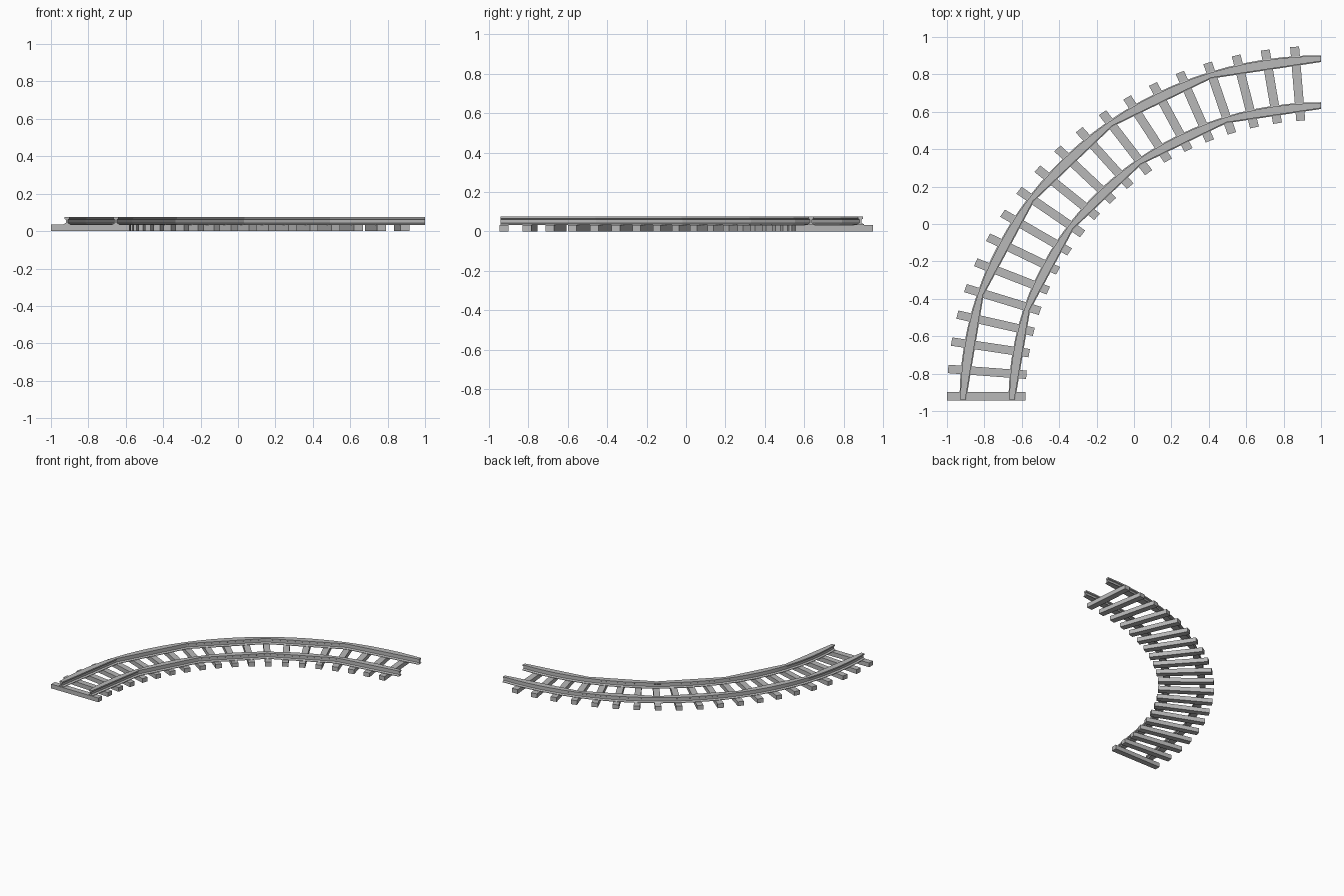
import bpy
import bmesh
from math import sin, cos, radians
from mathutils import Vector

cube = bpy.data.objects.get("Cube")
if cube:
    bpy.data.objects.remove(cube, do_unlink=True)

steel = bpy.data.materials.new("plain_grey")
steel.use_nodes = True
GREY = (0.48, 0.48, 0.48, 1)
steel.diffuse_color = GREY
steel.node_tree.nodes["Principled BSDF"].inputs["Base Color"].default_value = GREY


def finish(bm, name):
    bmesh.ops.recalc_face_normals(bm, faces=bm.faces)
    mesh = bpy.data.meshes.new(name)
    bm.to_mesh(mesh)
    bm.free()
    mesh.materials.append(steel)
    obj = bpy.data.objects.new(name, mesh)
    bpy.context.collection.objects.link(obj)
    return obj


def on_curve(centre, rx, ry, degrees):
    a = radians(degrees)
    return Vector((centre[0] - rx * cos(a), centre[1] + ry * sin(a), 0))


# Half of the rail cross-section: half width, height
HALF = [(0.018, 0.033), (0.018, 0.037), (0.005, 0.044),
        (0.005, 0.061), (0.013, 0.065), (0.013, 0.076)]
PROFILE = [(w, z) for w, z in HALF] + [(-w, z) for w, z in reversed(HALF)]
BENDS = 5
STEPS = 6
BEND_ANGLE = 90 / BENDS


def rail_point(rx, ry, w, z, bend, t):
    centre = (1.0, -0.94)
    start = bend * BEND_ANGLE
    if w > 0:
        # outer side follows the round curve
        p = on_curve(centre, rx + w, ry + w, start + t * BEND_ANGLE)
    else:
        # inner side runs in straight lengths
        a = on_curve(centre, rx + w, ry + w, start)
        b = on_curve(centre, rx + w, ry + w, start + BEND_ANGLE)
        p = a.lerp(b, t)
    p.z = z
    return p


def make_rail(name, rx, ry):
    bm = bmesh.new()
    stations = [(b, s / STEPS) for b in range(BENDS) for s in range(STEPS)]
    stations.append((BENDS - 1, 1.0))
    rings = [[bm.verts.new(rail_point(rx, ry, w, z, b, t)) for w, z in PROFILE]
             for b, t in stations]
    n = len(PROFILE)
    for r0, r1 in zip(rings, rings[1:]):
        for i in range(n):
            j = (i + 1) % n
            bm.faces.new((r0[i], r0[j], r1[j], r1[i]))
    bm.faces.new(rings[0])
    bm.faces.new(rings[-1])
    finish(bm, name)


make_rail("outer_rail", 1.915, 1.824)
make_rail("inner_rail", 1.653, 1.573)

# Sleepers fanned around the curve
SLEEPERS = 20
for k in range(SLEEPERS):
    angle = 4.5 * k
    a = radians(angle)
    middle = on_curve((1.017, -0.922), 1.807, 1.677, angle)
    along = Vector((-cos(a) * 0.21, sin(a) * 0.198, 0))
    across = Vector((sin(a) * 0.024, cos(a) * 0.0225, 0))
    bm = bmesh.new()
    bmesh.ops.create_cube(bm, size=2)
    for v in bm.verts:
        x, y, z = v.co
        v.co = middle + along * x + across * y
        v.co.z = 0.017 * (z + 1)
    finish(bm, f"sleeper_{k + 1}")
